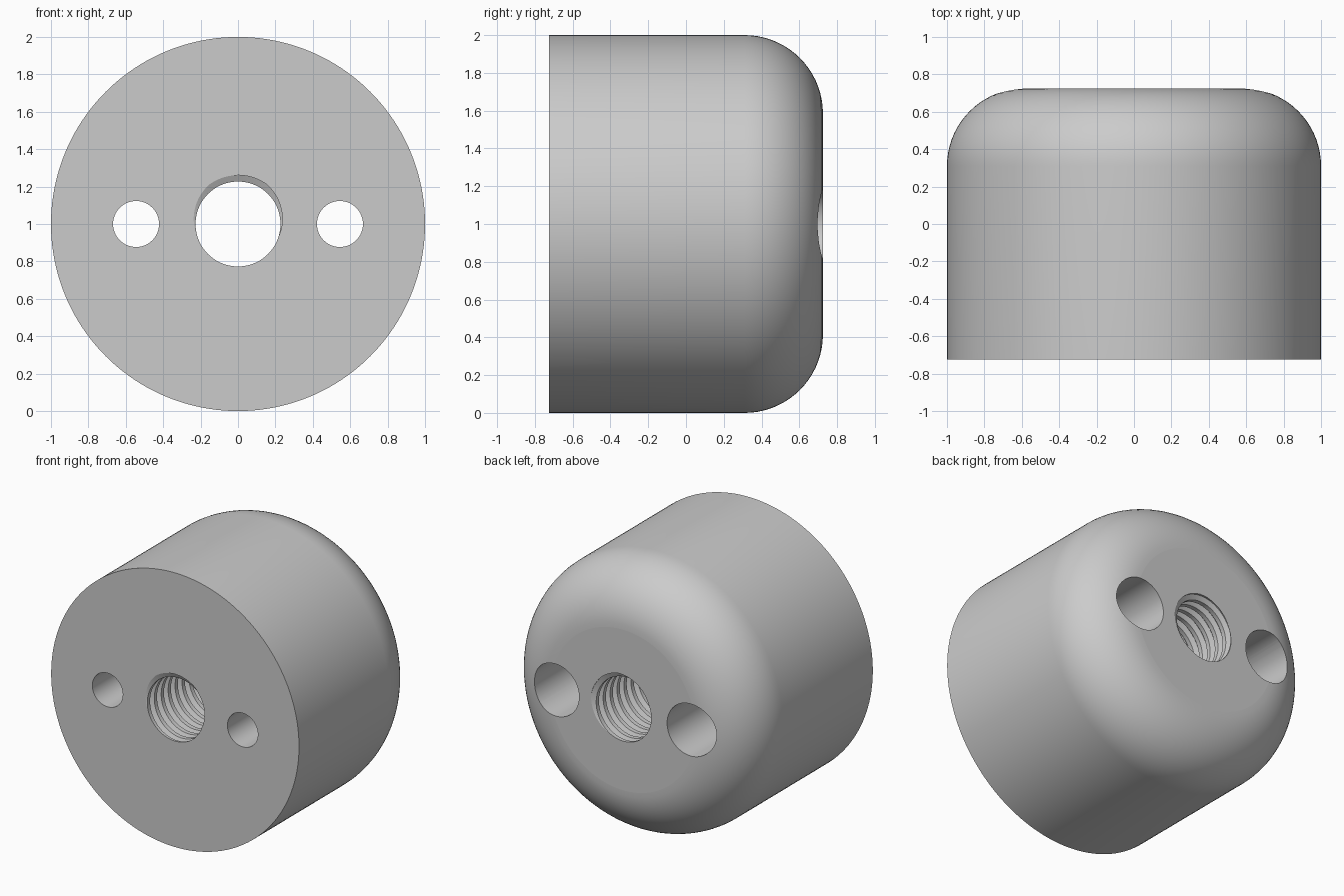
import bpy, bmesh
from math import sin, cos, pi

if "Cube" in bpy.data.objects:
    bpy.data.objects.remove(bpy.data.objects["Cube"])

HALF = 0.725        # half of the length along y
FILLET = 0.415      # rounding of the back rim
AXIS_Z = 1.0

grey = bpy.data.materials.new("plain grey")
grey.use_nodes = True
grey.diffuse_color = (0.6, 0.6, 0.6, 1)
grey.node_tree.nodes["Principled BSDF"].inputs["Base Color"].default_value = (0.6, 0.6, 0.6, 1)


def finish(name, bm):
    bmesh.ops.recalc_face_normals(bm, faces=bm.faces[:])
    mesh = bpy.data.meshes.new(name)
    bm.to_mesh(mesh)
    bm.free()
    mesh.materials.append(grey)
    obj = bpy.data.objects.new(name, mesh)
    bpy.context.collection.objects.link(obj)
    return obj


def lathe(name, profile, steps, x=0.0):
    """Solid turned about the y direction; profile is a list of (radius, y)."""
    bm = bmesh.new()
    rings = [[bm.verts.new((x + r * cos(2 * pi * j / steps), y, AXIS_Z + r * sin(2 * pi * j / steps)))
              for j in range(steps)] for r, y in profile]
    for a, b in zip(rings, rings[1:]):
        for j in range(steps):
            k = (j + 1) % steps
            bm.faces.new((a[j], a[k], b[k], b[j]))
    bm.faces.new(rings[0])
    bm.faces.new(rings[-1])
    return finish(name, bm)


def thread(name, minor, major, pitch, steps=72):
    """Helical solid shaped like a right-hand screw, longer than the body."""
    shape = [(0.0, major), (0.2, major), (0.4, minor), (0.8, minor)]
    n = len(shape)
    turns = int(2 * HALF / pitch) + 6
    start = -HALF - 3 * pitch - 0.1 * pitch
    bm = bmesh.new()
    cols = []
    for j in range(steps):
        t = j / steps
        ang = pi / 2 - 2 * pi * t
        col = []
        for m in range(n * turns + 1):
            offset, r = shape[m % n]
            y = start + pitch * (m // n + offset + t)
            col.append(bm.verts.new((r * cos(ang), y, AXIS_Z + r * sin(ang))))
        cols.append(col)
    # One extra turn on the first column closes the helix
    seam = [bm.verts.new((shape[m % n][1] * 0, start + pitch * (m // n + shape[m % n][0]),
                          AXIS_Z + shape[m % n][1])) for m in range(n * turns + 1, n * (turns + 1) + 1)]
    first = cols[0] + seam
    cols.append(first[n:])
    for a, b in zip(cols, cols[1:]):
        for m in range(n * turns):
            bm.faces.new((a[m], b[m], b[m + 1], a[m + 1]))
    # Fan caps around the axis at both ends
    low = [c[0] for c in cols] + first[n - 1:0:-1]
    high = [c[-1] for c in cols] + first[-2:n * turns:-1]
    for loop, y in ((low, start - pitch), (high, start + pitch * (turns + 2))):
        tip = bm.verts.new((0, y, AXIS_Z))
        for i, v in enumerate(loop):
            bm.faces.new((v, loop[(i + 1) % len(loop)], tip))
    return finish(name, bm)


# Round body with a rolled back rim
rim = [(1 - FILLET + FILLET * cos(a), HALF - FILLET + FILLET * sin(a))
       for a in (pi / 2 * i / 18 for i in range(19))]
body = lathe("knob_body", [(1.0, -HALF)] + rim, 160)

# Threaded centre bore and two stepped screw holes
cutters = [thread("centre_thread_cutter", 0.227, 0.261, 0.08)]
for side, x in (("left", 0.545), ("right", -0.545)):
    cutters.append(lathe(side + "_screw_hole_cutter",
                         [(0.123, -1), (0.123, -0.15), (0.19, -0.15), (0.19, 1)], 64, x))

bpy.context.view_layer.objects.active = body
body.select_set(True)
for cutter in cutters:
    mod = body.modifiers.new(cutter.name, 'BOOLEAN')
    mod.operation = 'DIFFERENCE'
    mod.solver = 'EXACT'
    mod.object = cutter
    bpy.ops.object.modifier_apply(modifier=mod.name)
for cutter in cutters:
    bpy.data.objects.remove(cutter)

# Smooth walls, flat end faces
bpy.ops.object.select_all(action='DESELECT')
body.select_set(True)
bpy.ops.object.shade_smooth_by_angle(angle=pi / 6)
for face in body.data.polygons:
    if abs(face.normal.y) > 0.9999:
        face.use_smooth = False
